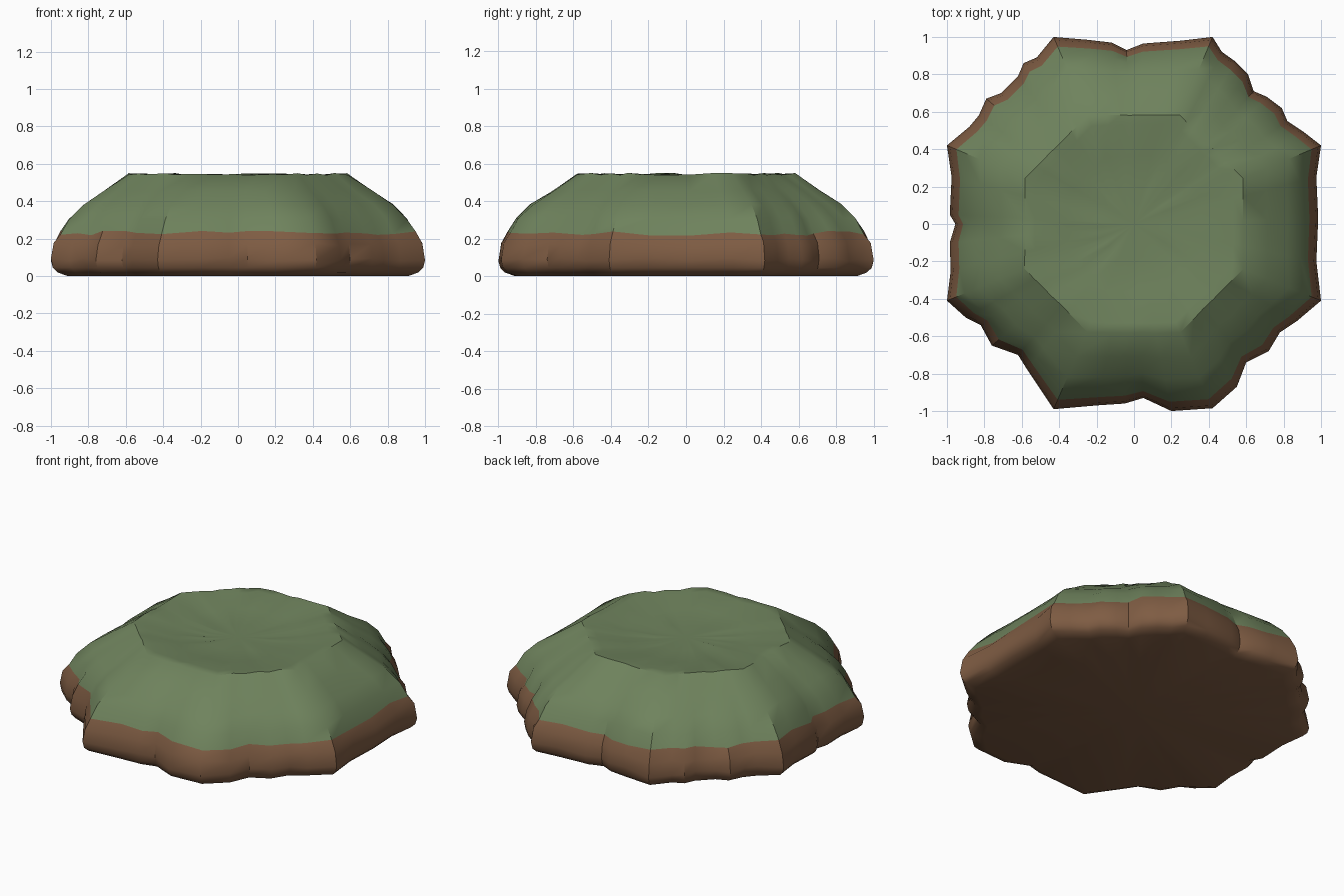
import bpy, bmesh, math, random

if "Cube" in bpy.data.objects:
    bpy.data.objects.remove(bpy.data.objects["Cube"])

random.seed(4)

# Rocky octagonal footprint, counter-clockwise
OUTLINE = [
    (1, .42), (.91, .49), (.82, .55), (.79, .62), (.71, .68), (.64, .71), (.61, .80),
    (.54, .87), (.47, .92), (.42, 1), (.25, .98), (.05, .965), (-.04, .93), (-.12, .97),
    (-.25, .985), (-.43, 1), (-.52, .89), (-.59, .86), (-.62, .79), (-.71, .70),
    (-.79, .67), (-.83, .58), (-.88, .52), (-1, .42), (-.975, .25), (-.985, .05),
    (-.955, 0), (-.985, -.1), (-.98, -.25), (-1, -.41), (-.9, -.5), (-.82, -.54),
    (-.76, -.65), (-.62, -.70), (-.57, -.78), (-.43, -.99), (-.2, -.97), (-.05, -.96),
    (.05, -.93), (.2, -1), (.42, -.985), (.55, -.87), (.60, -.74), (.72, -.68),
    (.78, -.58), (.87, -.52), (1, -.41), (.975, -.2), (.985, .03), (.975, .25)]


def octagon(x, y):
    """Project a point onto the regular octagon of apothem 1."""
    a = math.atan2(y, x)
    off = (a + math.pi / 8) % (math.pi / 4) - math.pi / 8
    r = 1 / math.cos(off)
    return r * math.cos(a), r * math.sin(a)


def ring(scale, z, smooth, jitter=0.0):
    """Footprint scaled and blended towards a clean octagon."""
    pts = []
    for x, y in OUTLINE:
        ox, oy = octagon(x, y)
        pts.append((scale * (x + (ox - x) * smooth), scale * (y + (oy - y) * smooth),
                    z + random.uniform(-jitter, jitter)))
    return pts


def loft(name, rings, mat, cap_first=None, cap_last=None):
    bm = bmesh.new()
    loops = [[bm.verts.new(p) for p in r] for r in rings]
    n = len(OUTLINE)
    for lo, hi in zip(loops, loops[1:]):
        for i in range(n):
            j = (i + 1) % n
            bm.faces.new((lo[i], lo[j], hi[j], hi[i]))
    for loop, z in ((loops[0], cap_first), (loops[-1], cap_last)):
        if z is not None:
            c = bm.verts.new((0, 0, z))
            for i in range(n):
                j = (i + 1) % n
                bm.faces.new((loop[j], loop[i], c) if loop is loops[0]
                             else (loop[i], loop[j], c))
    me = bpy.data.meshes.new(name)
    bm.to_mesh(me)
    bm.free()
    me.materials.append(mat)
    ob = bpy.data.objects.new(name, me)
    bpy.context.collection.objects.link(ob)
    bpy.ops.object.select_all(action='DESELECT')
    ob.select_set(True)
    bpy.context.view_layer.objects.active = ob
    bpy.ops.object.shade_smooth_by_angle(angle=math.radians(35))


def material(name, rgb):
    m = bpy.data.materials.new(name)
    m.diffuse_color = (*rgb, 1)
    m.use_nodes = True
    m.node_tree.nodes["Principled BSDF"].inputs["Base Color"].default_value = m.diffuse_color
    return m


soil = material("soil_brown", (.21, .107, .056))
grass = material("grass_green", (.158, .226, .109))

# Shared ragged border between soil and grass
border = ring(.95, .23, .15, .014)

# Soil base with rounded lower edge
loft("soil_base", [ring(.91, 0, .3), ring(.965, .02, .1), ring(.99, .045, 0),
                   ring(1, .09, 0, .01), ring(.985, .17, .05, .01), border],
     soil, cap_first=.005)

# Grass slope, plateau rim and shallow dished top
loft("grass_mound", [border, ring(.905, .305, .3, .006), ring(.83, .38, .5, .005),
                     ring(.715, .455, .75, .005), ring(.585, .545, .9, .006),
                     ring(.53, .543, 1, .004), ring(.36, .515, 1, .003),
                     ring(.18, .503, 1, .003)],
     grass, cap_last=.507)
